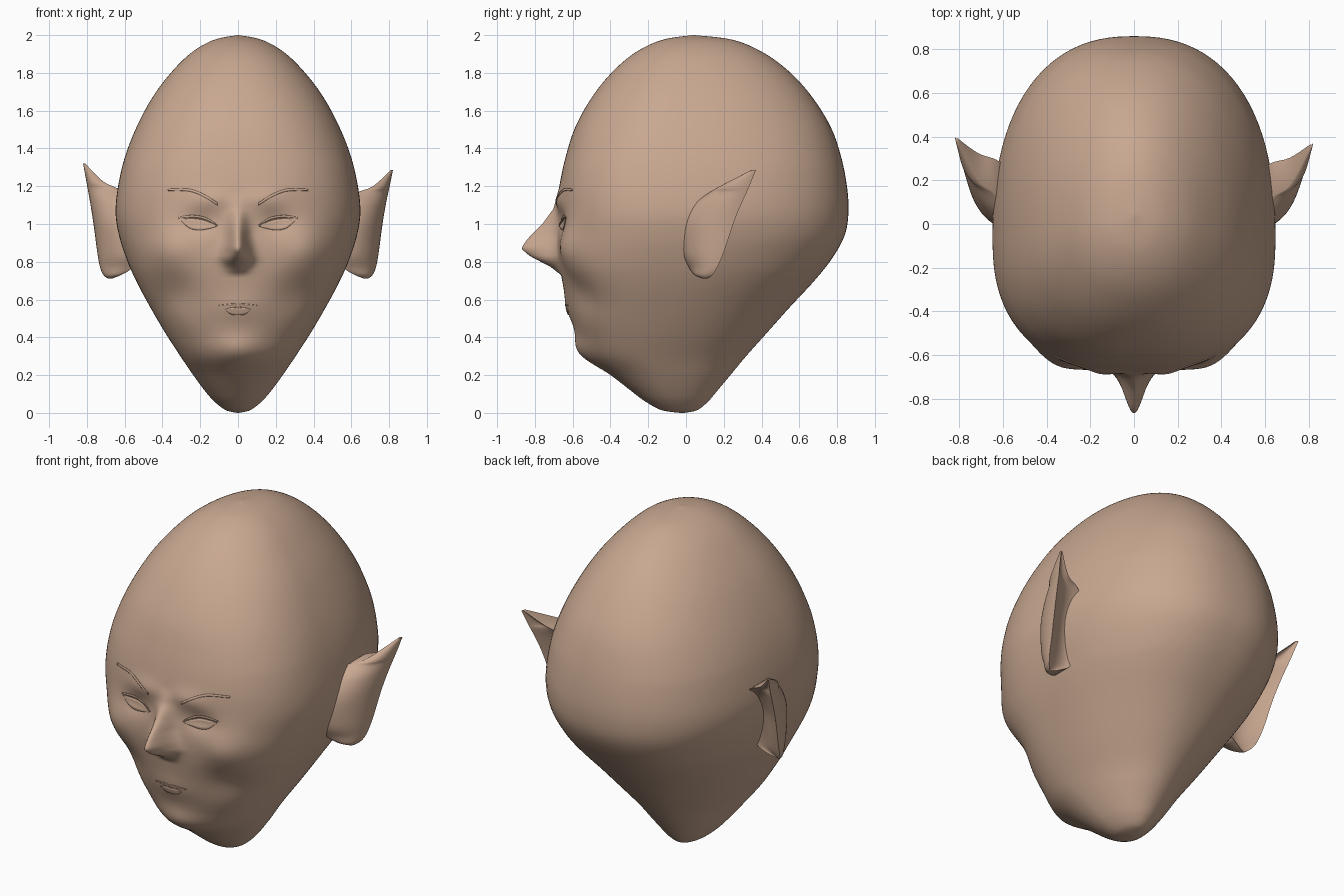
import bpy, bmesh, math
from mathutils import Vector
from mathutils.bvhtree import BVHTree

if "Cube" in bpy.data.objects:
    bpy.data.objects.remove(bpy.data.objects["Cube"])

skin = bpy.data.materials.new("warm_tan_skin")
skin.use_nodes = True
tan = (0.58, 0.39, 0.282, 1)
skin.diffuse_color = tan
skin.node_tree.nodes["Principled BSDF"].inputs["Base Color"].default_value = tan


def spline(rows, t):
    """Catmull-Rom through tuples, t in 0..1."""
    u = t * (len(rows) - 1)
    i = min(int(u), len(rows) - 2)
    u -= i
    a, b, c, d = (rows[max(0, min(len(rows) - 1, i + k))] for k in (-1, 0, 1, 2))
    return [q + u / 2 * (r - p + u * (2 * p - 5 * q + 4 * r - s + u * (3 * (q - r) + s - p)))
            for p, q, r, s in zip(a, b, c, d)]


def linear(rows, x):
    """Interpolation of (x, value) pairs sorted by x, zero outside."""
    if x <= rows[0][0] or x >= rows[-1][0]:
        return 0
    for (x0, v0), (x1, v1) in zip(rows, rows[1:]):
        if x <= x1:
            return v0 + (v1 - v0) * (x - x0) / (x1 - x0)


def finish(name, bm, angle=50):
    mesh = bpy.data.meshes.new(name)
    bm.to_mesh(mesh)
    obj = bpy.data.objects.new(name, mesh)
    bpy.context.collection.objects.link(obj)
    mesh.materials.append(skin)
    bpy.ops.object.select_all(action="DESELECT")
    obj.select_set(True)
    bpy.context.view_layer.objects.active = obj
    bpy.ops.object.shade_smooth_by_angle(angle=math.radians(angle))
    return obj


def loft(rings, closed=True):
    """Bridge a list of equally long point rows."""
    bm = bmesh.new()
    rows = [[bm.verts.new(p) for p in ring] for ring in rings]
    n = len(rows[0])
    for lo, hi in zip(rows, rows[1:]):
        for j in range(n if closed else n - 1):
            k = (j + 1) % n
            bm.faces.new((lo[j], lo[k], hi[k], hi[j]))
    if closed:
        bm.faces.new(rows[0][::-1])
        bm.faces.new(rows[-1])
        bmesh.ops.remove_doubles(bm, verts=bm.verts, dist=0.0004)
    bmesh.ops.recalc_face_normals(bm, faces=bm.faces)
    return bm


# Head stations: height, half width, front depth, back depth
HEAD = [(0, .005, -.03, -.01), (.015, .066, -.13, .06), (.06, .125, -.215, .117),
        (.12, .178, -.295, .168), (.2, .237, -.395, .235), (.3, .305, -.52, .318),
        (.42, .383, -.575, .425), (.56, .465, -.62, .55), (.7, .54, -.655, .68),
        (.82, .592, -.675, .775), (.94, .63, -.68, .84), (1.06, .648, -.68, .86),
        (1.2, .635, -.67, .852), (1.36, .597, -.636, .82), (1.52, .534, -.583, .763),
        (1.68, .447, -.492, .662), (1.81, .347, -.385, .543), (1.91, .243, -.265, .405),
        (1.975, .127, -.125, .248), (2, .004, .035, .045)]

# Face relief: across, height, spread across, spread up, outward amount
RELIEF = [(0, .33, .13, .09, .035), (0, .55, .12, .08, .015),
          (.2, 1.01, .1, .06, -.025), (.32, .62, .12, .1, -.025),
          (.37, .86, .13, .12, .04), (.14, 1.13, .1, .05, .015),
          (.05, .81, .03, .03, .012)]
NOSE = [(.73, 0), (.775, .05), (.83, .15), (.87, .195), (.92, .16),
        (1, .08), (1.08, .022), (1.16, 0)]


def relief(x, z):
    out = linear(NOSE, z) * math.exp(-(x / (.045 + .02 * max(0, 1 - abs(z - .82) / .12))) ** 2)
    for cx, cz, sx, sz, amount in RELIEF:
        out += amount * math.exp(-((abs(x) - cx) / sx) ** 2 - ((z - cz) / sz) ** 2)
    return out


def head_ring(t, count=168):
    z, w, front, back = spline(HEAD, t)
    w = max(w, .001)
    mid = front + .4 * (back - front)
    square = min(1, max(0, (z - .25) / .5)) * min(1, max(0, (2 - z) / .7))
    ring = []
    for j in range(count):
        u = math.tau * j / count
        a = u - .62 * math.sin(u)          # more points on the face
        s, c = math.sin(a), -math.cos(a)
        n = 2 + square * (.45 if c < 0 else .36)
        r = (abs(s) ** n + abs(c) ** n) ** (-1 / n)
        x, y = w * r * s, mid + r * c * (mid - front if c < 0 else back - mid)
        if c < 0:
            y -= relief(x, z) * min(1, -2 * c)
        ring.append((x, y, z))
    return ring


head_bm = loft([head_ring(i / 150) for i in range(151)])
surface = BVHTree.FromBMesh(head_bm)
finish("head", head_bm, 80)

# Ear stations: height, front edge, back edge, inner side, outer side
EAR = [(.712, .085, .115, .665, .69), (.73, .045, .14, .62, .712), (.77, .015, .165, .56, .73),
       (.85, -.02, .2, .55, .745), (1, -.02, .25, .56, .765), (1.1, .03, .29, .57, .782),
       (1.165, .12, .32, .63, .795), (1.2, .18, .335, .715, .803), (1.285, .345, .37, .808, .82)]


def ear_ring(t, side):
    z, front, back, inner, outer = spline(EAR, t)
    lift = max(0, t - .5) * .07 if side < 0 else 0
    depth, wide = back - front, outer - inner
    pts = []
    for k in range(17):                    # rounded front
        a = math.pi / 2 * k / 16
        pts.append((inner + wide * math.sin(a), back - depth * math.cos(a)))
    for k in range(1, 9):                  # back slanting forward, flaring at the root
        f = k / 8
        pts.append((outer - wide * f, back - depth * (.6 * f - .4 * f ** 3)))
    return [(side * x, y + lift * .8, z + lift) for x, y in pts]


for side, label in ((1, "left"), (-1, "right")):
    finish(label + "_ear", loft([ear_ring(i / 40, side) for i in range(41)]), 60)


def plate(name, columns, side=1, rows=4, steps=24):
    """Thin plate laid on the face; columns are (across, low, high)."""
    grid = []
    for i in range(steps + 1):
        x, low, high = spline(columns, i / steps)
        line = []
        for k in range(rows + 1):
            z = low + (high - low) * k / rows
            hit = surface.ray_cast(Vector((side * x, -3, z)), Vector((0, 1, 0)))[0]
            line.append((side * x, hit.y - .002, z))
        grid.append(line)
    bm = loft(grid, closed=False)
    if sum(f.normal.y for f in bm.faces) > 0:
        bmesh.ops.reverse_faces(bm, faces=bm.faces)
    obj = finish(name, bm)
    solid = obj.modifiers.new("thickness", "SOLIDIFY")
    solid.thickness, solid.offset = .004, 0


# Eyes, lids and brows, repeated on both sides
EYE = [(.113, .987, .99), (.16, .974, 1.012), (.21, .968, 1.026), (.26, .98, 1.028), (.305, 1.022, 1.026)]
LID = [(.108, .992, .996), (.16, 1.018, 1.03), (.21, 1.032, 1.044), (.26, 1.034, 1.046), (.315, 1.03, 1.036)]
BROW = [(.108, 1.098, 1.112), (.18, 1.143, 1.157), (.26, 1.173, 1.186), (.37, 1.176, 1.186)]
for side, label in ((1, "left"), (-1, "right")):
    plate(label + "_eye", EYE, side)
    plate(label + "_eyelid", LID, side, 1)
    plate(label + "_eyebrow", BROW, side, 1)

# Lips
plate("upper_lip", [(-.1, .566, .57), (-.03, .566, .578), (0, .563, .574), (.03, .566, .578), (.1, .566, .57)])
plate("lower_lip", [(-.067, .544, .548), (-.035, .522, .557), (0, .518, .555), (.035, .522, .557), (.067, .544, .548)])
